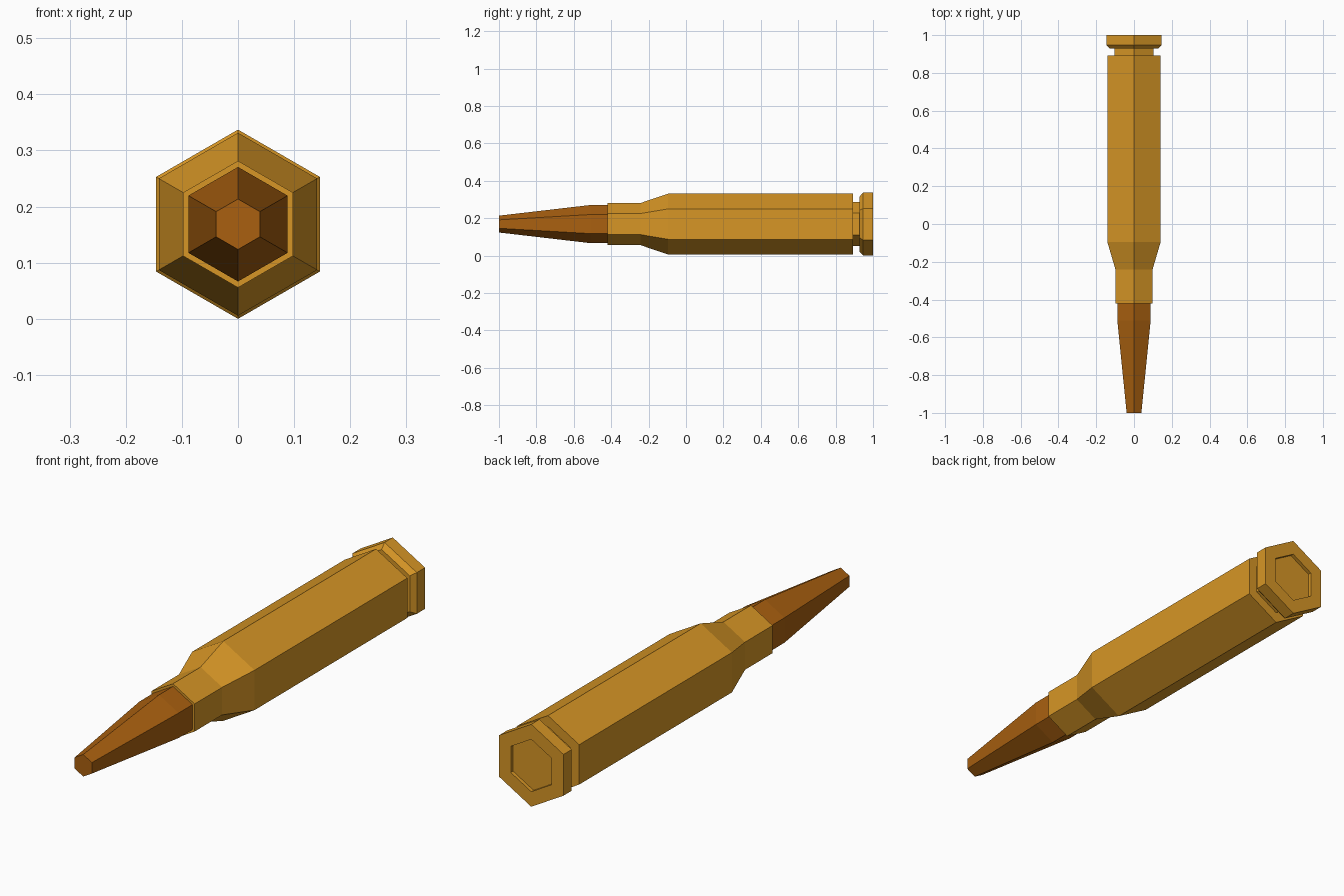
import bpy, bmesh, math

if "Cube" in bpy.data.objects:
    bpy.data.objects.remove(bpy.data.objects["Cube"])

CZ = 0.1686  # axis height: the rim corner touches the ground


def material(name, rgb):
    m = bpy.data.materials.new(name)
    m.diffuse_color = (*rgb, 1)
    m.use_nodes = True
    m.node_tree.nodes["Principled BSDF"].inputs["Base Color"].default_value = m.diffuse_color
    return m


def hex_lathe(name, profile, mat):
    """Six-sided solid along y from (y, corner radius) pairs, front to back."""
    bm = bmesh.new()
    rings = []
    for y, r in profile:
        angles = [math.radians(90 + 60 * i) for i in range(6)]
        rings.append([bm.verts.new((r * math.cos(a), y, CZ + r * math.sin(a)))
                      for a in angles])
    for a, b in zip(rings, rings[1:]):
        for i in range(6):
            j = (i + 1) % 6
            bm.faces.new((a[i], a[j], b[j], b[i]))
    bm.faces.new(rings[0])
    bm.faces.new(rings[-1])
    bmesh.ops.recalc_face_normals(bm, faces=bm.faces)
    me = bpy.data.meshes.new(name)
    bm.to_mesh(me)
    bm.free()
    me.materials.append(mat)
    ob = bpy.data.objects.new(name, me)
    bpy.context.collection.objects.link(ob)
    return ob


brass = material("brass", (0.68, 0.305, 0.019))
copper = material("copper", (0.40, 0.118, 0.005))

# Case: neck, shoulder, body, extractor groove, rim and recessed primer
hex_lathe("case", [
    (-0.42, 0.113), (-0.242, 0.113), (-0.095, 0.163), (0.892, 0.163),
    (0.892, 0.118), (0.928, 0.118), (0.928, 0.147), (0.947, 0.1686),
    (1.0, 0.1686), (1.0, 0.107), (0.985, 0.107)], brass)

# Bullet: short straight seat, then a taper to a flat tip
hex_lathe("bullet", [(-1.0, 0.045), (-0.51, 0.102), (-0.41, 0.102)], copper)
